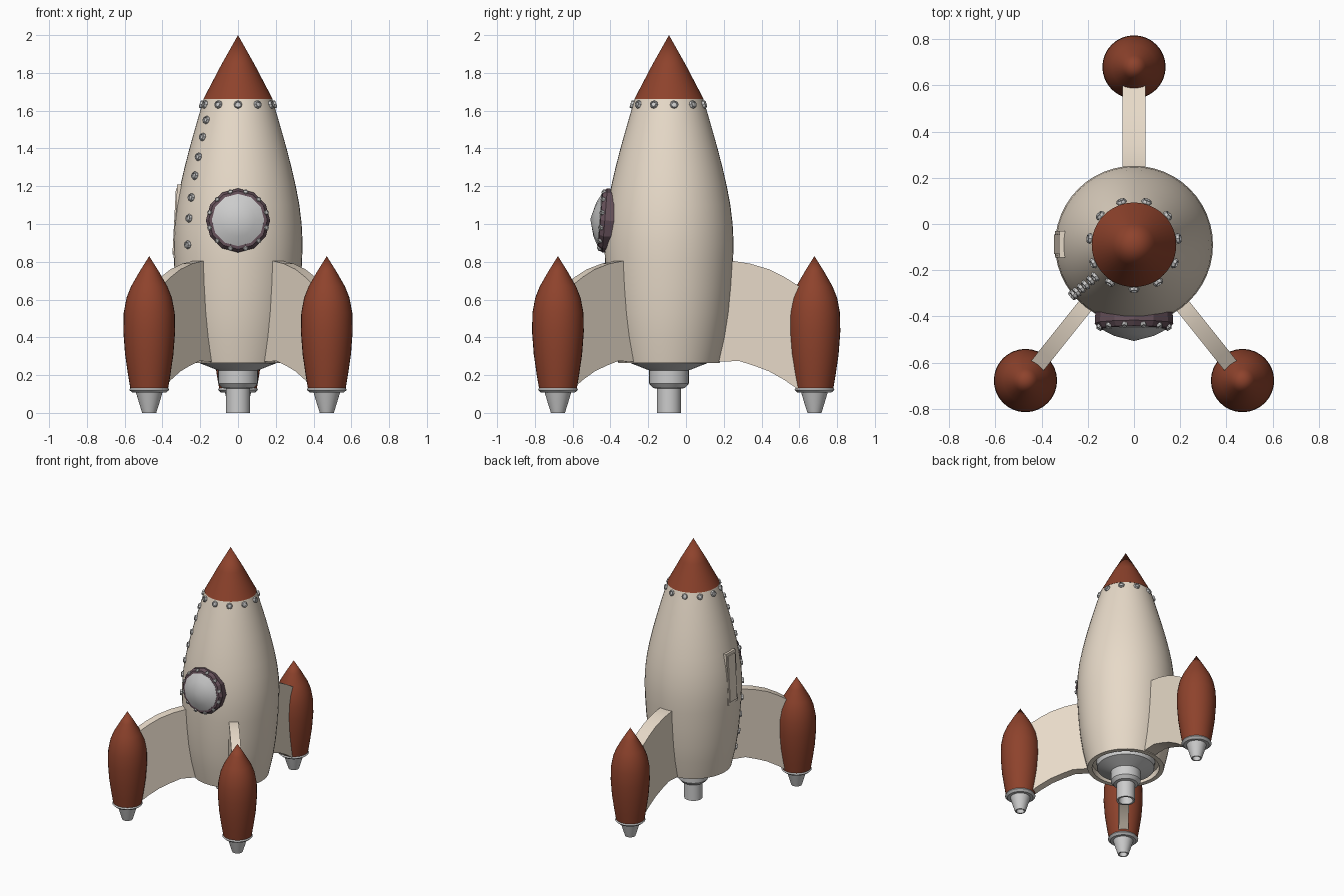
import bpy, bmesh, math
from mathutils import Vector

if "Cube" in bpy.data.objects:
    bpy.data.objects.remove(bpy.data.objects["Cube"])

AXIS = Vector((0, -0.09, 0))          # centre line of the main hull


def material(name, rgb):
    m = bpy.data.materials.new(name)
    m.diffuse_color = (*rgb, 1)
    m.use_nodes = True
    m.node_tree.nodes["Principled BSDF"].inputs["Base Color"].default_value = m.diffuse_color
    return m


CREAM = material("cream_paint", (0.80, 0.70, 0.58))
RED = material("red_paint", (0.27, 0.055, 0.025))
PURPLE = material("purple_rim", (0.13, 0.08, 0.10))


def finish(name, bm, mat=None, loc=(0, 0, 0), axis=None, smooth=30):
    bmesh.ops.remove_doubles(bm, verts=bm.verts, dist=1e-5)
    bmesh.ops.recalc_face_normals(bm, faces=bm.faces)
    me = bpy.data.meshes.new(name)
    bm.to_mesh(me)
    bm.free()
    ob = bpy.data.objects.new(name, me)
    bpy.context.collection.objects.link(ob)
    ob.location = loc
    if axis is not None:
        ob.rotation_euler = Vector(axis).to_track_quat('Z', 'Y').to_euler()
    if mat:
        me.materials.append(mat)
    if smooth:
        bpy.ops.object.select_all(action='DESELECT')
        ob.select_set(True)
        bpy.context.view_layer.objects.active = ob
        bpy.ops.object.shade_smooth_by_angle(angle=math.radians(smooth))
    return ob


def lathe(name, profile, sides, mat=None, loc=(0, 0, 0), axis=None, smooth=30, closed=False):
    """Revolve (radius, z) points around the local z axis."""
    bm = bmesh.new()
    pts = list(profile) + ([profile[0]] if closed else [])
    rings = []
    for r, z in pts:
        rings.append([bm.verts.new((r * math.cos(2 * math.pi * i / sides),
                                    r * math.sin(2 * math.pi * i / sides), z))
                      for i in range(sides)])
    for a, b in zip(rings, rings[1:]):
        for i in range(sides):
            j = (i + 1) % sides
            bm.faces.new((a[i], a[j], b[j], b[i]))
    return finish(name, bm, mat, loc, axis, smooth)


def box(name, size, mat, loc, rot):
    bm = bmesh.new()
    bmesh.ops.create_cube(bm, size=1)
    bmesh.ops.scale(bm, vec=size, verts=bm.verts)
    ob = finish(name, bm, mat, loc, smooth=0)
    ob.rotation_euler = rot
    return ob


# Hull: outer skin, with a rim and recess underneath
SKIN = [(0.268, 0.265), (0.298, 0.40), (0.318, 0.53), (0.331, 0.67), (0.339, 0.80),
        (0.342, 0.90), (0.337, 1.0), (0.325, 1.1), (0.306, 1.2), (0.283, 1.3),
        (0.257, 1.4), (0.229, 1.5), (0.2, 1.6), (0.18, 1.665)]
lathe("hull", [(0, 0.31), (0.235, 0.31), (0.235, 0.265)] + SKIN, 48, CREAM, AXIS)
lathe("nose_cone", [(0, 1.66), (0.183, 1.662), (0.09, 1.84), (0, 2.0)], 48, RED, AXIS)

# Main engine with hollow nozzle
lathe("main_engine", [(0, 0.31), (0.205, 0.31), (0.2, 0.262), (0.105, 0.225), (0.105, 0.155),
                      (0.085, 0.132), (0.064, 0.128), (0.064, 0), (0.05, 0),
                      (0.05, 0.09), (0, 0.09)], 32, None, AXIS)

# Boosters, nozzles and curved fins
FIN = [(0.25, 0.27), (0.37, 0.275), (0.45, 0.25), (0.53, 0.22), (0.61, 0.175), (0.69, 0.12),
       (0.71, 0.12), (0.71, 0.66), (0.69, 0.67), (0.61, 0.72), (0.53, 0.76), (0.43, 0.79),
       (0.335, 0.805), (0.30, 0.80)]
for tag, x, y, thick in (("back", 0, 0.68, 0.10), ("front_left", -0.47, -0.678, 0.068),
                         ("front_right", 0.47, -0.678, 0.068)):
    lathe(tag + "_booster", [(0, 0.13), (0.10, 0.13), (0.112, 0.2), (0.128, 0.31), (0.137, 0.43),
                             (0.135, 0.53), (0.12, 0.61), (0.096, 0.67), (0.05, 0.75),
                             (0, 0.83)], 32, RED, (x, y, 0))
    lathe(tag + "_nozzle", [(0, 0.135), (0.098, 0.135), (0.106, 0.122), (0.09, 0.108),
                            (0.07, 0.108), (0.053, 0.05), (0.037, 0), (0.028, 0),
                            (0.028, 0.05), (0, 0.05)], 32, None, (x, y, 0))
    bm = bmesh.new()
    face = bm.faces.new([bm.verts.new((d, -thick / 2, z)) for d, z in FIN])
    side = bmesh.ops.extrude_face_region(bm, geom=[face])
    bmesh.ops.translate(bm, vec=(0, thick, 0),
                        verts=[v for v in side["geom"] if isinstance(v, bmesh.types.BMVert)])
    fin = finish(tag + "_fin", bm, CREAM, AXIS)
    fin.rotation_euler.z = math.atan2(y - AXIS.y, x)


# Bolts seated on the hull skin
def bolt(name, loc, axis, s=1.0):
    prof = [(0, 0.007), (0.012, 0.007), (0.014, 0.014), (0.019, 0.013), (0.022, 0.005),
            (0.022, -0.012)]
    lathe(name, [(r * s, z * s) for r, z in prof], 8, None, loc, axis, smooth=0)


def hull_bolt(name, angle, z):
    for (r0, z0), (r1, z1) in zip(SKIN, SKIN[1:]):
        if z0 <= z <= z1:
            r = r0 + (r1 - r0) * (z - z0) / (z1 - z0)
            out = Vector((math.cos(angle), math.sin(angle), 0))
            n = out * (z1 - z0) + Vector((0, 0, r0 - r1))
            bolt(name, AXIS + out * r + Vector((0, 0, z)), n)


for i in range(11):
    hull_bolt(f"collar_bolt_{i}", math.radians(-90 + i * 360 / 11), 1.632)
for i, z in enumerate((1.55, 1.46, 1.355, 1.255, 1.14, 1.03, 0.89, 0.76, 0.63, 0.50, 0.38)):
    hull_bolt(f"seam_bolt_{i}", math.radians(219.5), z)

# Porthole: twelve-sided rim, faceted glass, small bolts
N = Vector((0, -1, 0.08)).normalized()
C = Vector((0, -0.405, 1.017))
lathe("porthole_rim", [(0.166, -0.04), (0.17, 0.025), (0.155, 0.048), (0.138, 0.05),
                       (0.134, -0.04)], 12, PURPLE, C, N, smooth=0, closed=True)
lathe("porthole_glass", [(0.139, 0.03), (0.139, 0.052), (0.09, 0.078), (0, 0.102)],
      12, None, C, N, smooth=40)
U = Vector((1, 0, 0))
V = N.cross(U)
for i in range(12):
    a = 2 * math.pi * (i + 0.5) / 12
    spoke = U * math.cos(a) + V * math.sin(a)
    bolt(f"porthole_bolt_{i}", C + spoke * 0.155 + N * 0.043, N + spoke * 0.6, 0.6)

# Hatch plate on the left side of the hull, with a raised inner plate
TILT = (0, math.radians(3), 0)
box("hatch_plate", (0.05, 0.115, 0.39), CREAM, (-0.307, -0.088, 1.013), TILT)
box("hatch_inner_plate", (0.05, 0.085, 0.35), CREAM, (-0.313, -0.088, 1.013), TILT)
